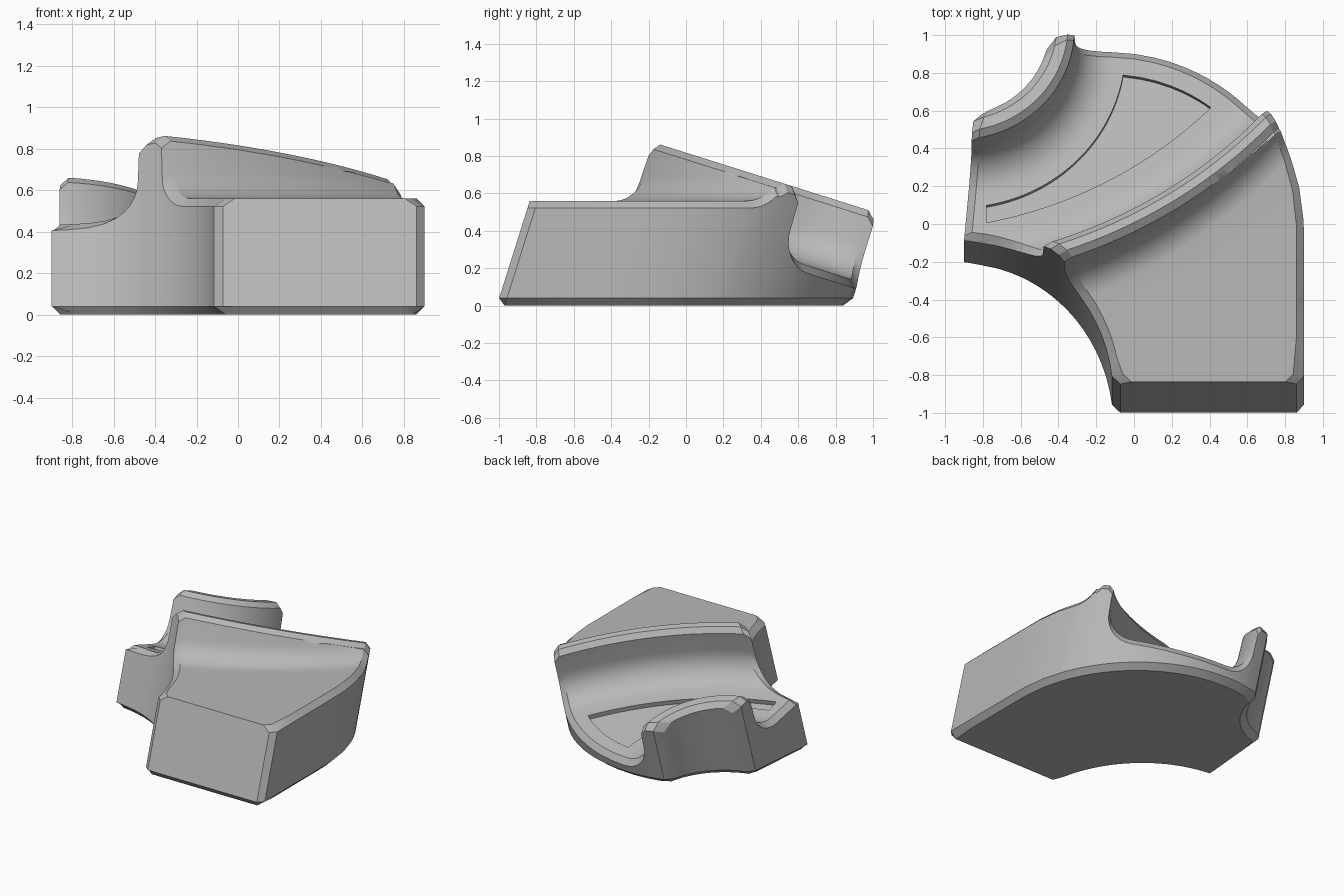
import bpy, bmesh, math
from mathutils import Vector, Matrix

if "Cube" in bpy.data.objects:
    bpy.data.objects.remove(bpy.data.objects["Cube"])

TILT = math.radians(17.5)
SIN, COS = math.sin(TILT), math.cos(TILT)
CH = 0.04                      # chamfer width
FRONT, TOP, FLOOR, DECK = -0.965, 0.78, 0.40, 0.56
BACK_C = Vector((-0.93, 0.85))     # centre of the back wall arc
RIDGE_C = Vector((-1.233, 2.147))  # centre of the long ridge arc
SCOOP_C = Vector((-0.93, -1.03))   # centre of the concave front left side
RIM_C = Vector((-0.14, -0.2))      # centre of the rounded back right side

grey = bpy.data.materials.new("plain grey")
grey.use_nodes = True
grey.diffuse_color = (0.48, 0.48, 0.48, 1)
grey.node_tree.nodes["Principled BSDF"].inputs["Base Color"].default_value = (0.48, 0.48, 0.48, 1)


def to_world(p, w):
    """Plan point and height in the tilted frame to world space."""
    return Vector((p.x, p.y * COS + w * SIN, w * COS - p.y * SIN))


def level(v, z):
    """Tilted-frame height that lies at world height z."""
    return (z + v * SIN) / COS


# Curves across the plan, each running from the left side to the right side
def arc(centre, r):
    def curve(q):
        a = -2.4 + 2.55 * q
        return centre + Vector((math.cos(a), math.sin(a))) * r
    return curve


def deck_curve(r, k, end):
    def curve(q):
        x = -1.1 + 2.2 * q
        v = RIDGE_C.y - math.sqrt(r * r - (x - RIDGE_C.x) ** 2)
        return Vector((x, v * (1 - k) + end * k))
    return curve


def between(r1, r2, k):
    return arc(BACK_C.lerp(RIDGE_C, k), r1 + (r2 - r1) * k)


# Plan outlines as distance from the edge, positive inside
def end_distance(p):
    return min(p.y - FRONT, (p - BACK_C).length - 0.48)


def body_inside(p):
    left = p.x + 0.9 - 0.09 * (p.y + 0.206)
    scoop = (p - SCOOP_C).length - 0.82
    right = 1.04 - (p - RIM_C).length if p.y > RIM_C.y else 0.9 - p.x
    d = min(left, scoop, right)
    return min(d, 0.7 * (d + end_distance(p) - CH))


def recess_inside(p):
    return min(p.x + 0.78, 0.905 - (p - RIM_C).length)


def crossing(curve, inside, good, bad, target):
    for _ in range(40):
        mid = (good + bad) / 2
        if inside(curve(mid)) > target:
            good = mid
        else:
            bad = mid
    return good


def loft(name, rows, inside, bottom, insets, count=48):
    """Solid with a top surface through the rows, chamfered along its sides."""
    bm = bmesh.new()
    tops, bots = [], []
    for curve, height in rows:
        best = max((i / 400 for i in range(401)), key=lambda q: inside(curve(q)))
        lo = [crossing(curve, inside, best, 0, t) for t in insets]
        hi = [crossing(curve, inside, best, 1, t) for t in insets]
        a, b = lo[-1], hi[-1]
        qs = lo + [a + (b - a) * i / count for i in range(1, count)] + hi[::-1]
        top, bot = [], []
        for q in qs:
            p = curve(q)
            d = inside(p)
            drop = max(0, insets[-1] - d)
            top.append(bm.verts.new(to_world(p, height(p.y) - drop)))
            bot.append(bm.verts.new(to_world(p, bottom(p, d))))
        tops.append(top)
        bots.append(bot)
    n = len(tops[0])
    for t0, t1, b0, b1 in zip(tops, tops[1:], bots, bots[1:]):
        for j in range(n - 1):
            bm.faces.new((t0[j], t0[j + 1], t1[j + 1], t1[j]))
            bm.faces.new((b0[j], b1[j], b1[j + 1], b0[j + 1]))
        for j in (0, n - 1):
            bm.faces.new((t0[j], t1[j], b1[j], b0[j]))
    for t, b in ((tops[0], bots[0]), (tops[-1], bots[-1])):
        for j in range(n - 1):
            bm.faces.new((t[j], t[j + 1], b[j + 1], b[j]))
    return finish(name, bm)


def finish(name, bm):
    bmesh.ops.recalc_face_normals(bm, faces=bm.faces)
    mesh = bpy.data.meshes.new(name)
    bm.to_mesh(mesh)
    bm.free()
    mesh.materials.append(grey)
    obj = bpy.data.objects.new(name, mesh)
    bpy.context.collection.objects.link(obj)
    return obj


def bore(name, radius, start, end):
    """Cylinder along the tilted front-to-back direction."""
    bm = bmesh.new()
    bmesh.ops.create_cone(bm, cap_ends=True, segments=64, radius1=radius,
                          radius2=radius, depth=end - start)
    centre = to_world(Vector((0.42, (start + end) / 2)), 0)
    bm.transform(Matrix.Translation(centre) @ Matrix.Rotation(-math.pi / 2 - TILT, 4, "X"))
    return finish(name, bm)


def flat(w):
    return lambda v: w


def deck_height(rise):
    return lambda v: min(TOP - 0.035, level(v, DECK + rise))


# Back wall, channel with filleted corners, ridge, then the level front deck
STEPS = [math.pi / 2 * i / 8 for i in range(9)]
SIDE = TOP - 0.035
rows = [(arc(BACK_C, r), flat(w)) for r, w in
        ((0.48, SIDE), (0.52, TOP), (0.58, TOP), (0.615, SIDE))]
rows += [(arc(BACK_C, 0.62 + 0.2 * (1 - math.cos(a))), flat(FLOOR + 0.2 * (1 - math.sin(a))))
         for a in STEPS]
rows += [(between(0.82, 2.4, k / 10), flat(FLOOR)) for k in range(1, 10)]
rows += [(arc(RIDGE_C, 2.6 - 0.2 * (1 - math.cos(a))), flat(FLOOR + 0.2 * (1 - math.sin(a))))
         for a in reversed(STEPS)]
rows += [(arc(RIDGE_C, r), flat(w)) for r, w in
         ((2.605, SIDE), (2.64, TOP), (2.685, TOP), (2.72, SIDE))]
rows += [(arc(RIDGE_C, 2.725 + 0.13 * (1 - math.cos(a))), deck_height(0.13 * (1 - math.sin(a))))
         for a in STEPS]
rows += [(deck_curve(2.855, k / 6, FRONT + CH), deck_height(0)) for k in range(1, 7)]
rows.append((deck_curve(2.855, 1, FRONT), deck_height(0)))


def body_bottom(p, d):
    return level(p.y, max(0, CH - min(d, end_distance(p))))


body = loft("bracket_body", rows, body_inside, body_bottom, (0, CH))

# Sunken panel in the channel floor, and the stepped bore through the front
panel_rows = [(between(0.885, 2.31, k / 8), flat(FLOOR + 0.1)) for k in range(9)]
cutters = [
    loft("panel_cutter", panel_rows, recess_inside, lambda p, d: FLOOR - 0.035, (0,)),
    bore("wide_bore_cutter", 0.2, -0.64, 0.9),
    bore("narrow_bore_cutter", 0.125, -1.2, -0.5),
]
bpy.context.view_layer.objects.active = body
for cutter in cutters:
    cutter.hide_render = True
    mod = body.modifiers.new(cutter.name, "BOOLEAN")
    mod.operation, mod.solver, mod.object = "DIFFERENCE", "EXACT", cutter
    bpy.ops.object.modifier_apply(modifier=mod.name)
    bpy.data.objects.remove(cutter)

for obj in bpy.context.selected_objects:
    obj.select_set(False)
body.select_set(True)
bpy.ops.object.shade_smooth_by_angle(angle=math.radians(25))
